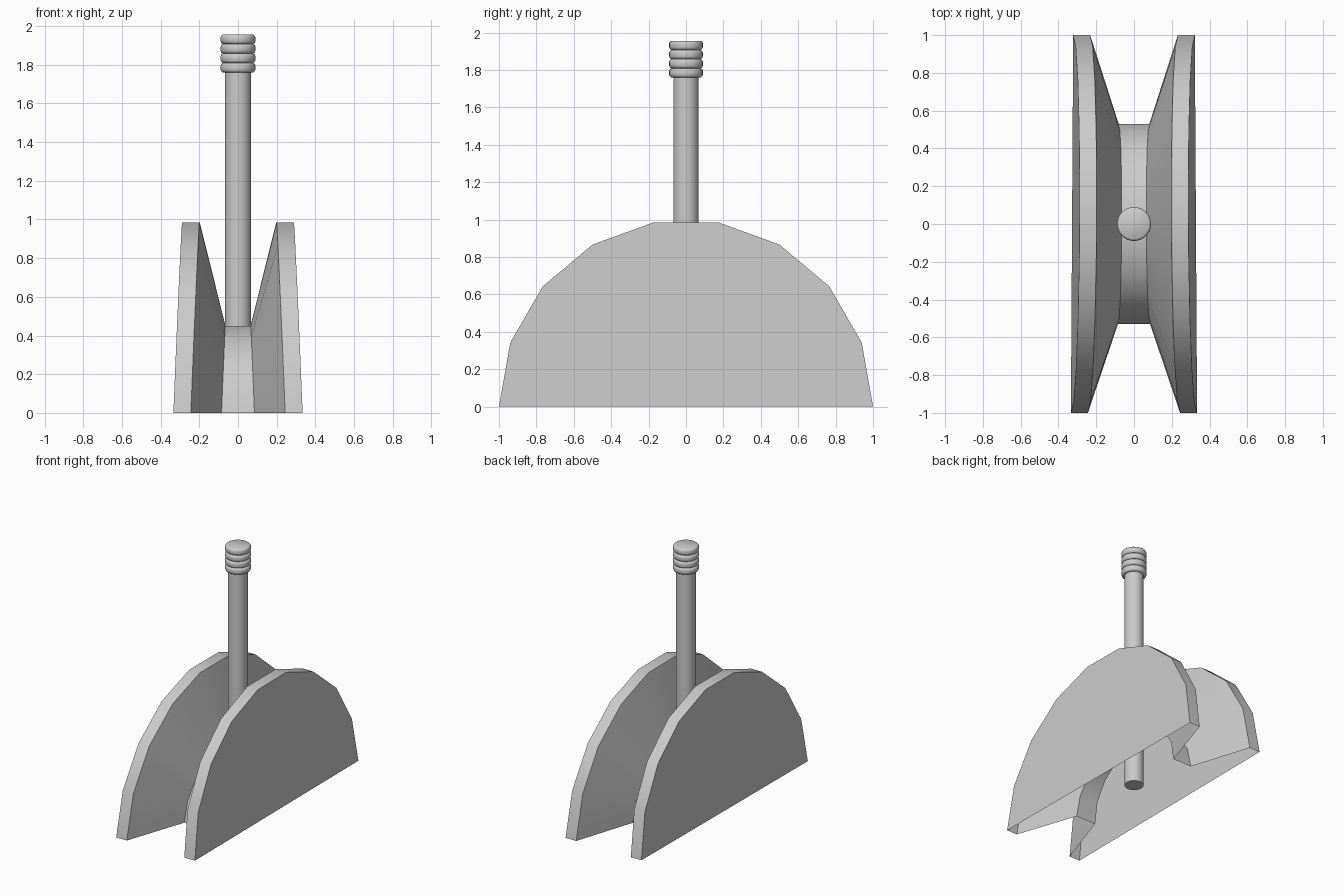
import bpy, bmesh, math

if "Cube" in bpy.data.objects:
    bpy.data.objects.remove(bpy.data.objects["Cube"])


def make_object(name, bm, angle):
    bmesh.ops.recalc_face_normals(bm, faces=bm.faces)
    mesh = bpy.data.meshes.new(name)
    bm.to_mesh(mesh)
    bm.free()
    obj = bpy.data.objects.new(name, mesh)
    bpy.context.collection.objects.link(obj)
    bpy.ops.object.select_all(action='DESELECT')
    obj.select_set(True)
    bpy.context.view_layer.objects.active = obj
    bpy.ops.object.shade_smooth_by_angle(angle=math.radians(angle))
    return obj


def lathe(name, profile, sides=32):
    """Revolve (radius, z) points around z, with flat caps at both ends."""
    bm = bmesh.new()
    rings = [[bm.verts.new((r * math.cos(2 * math.pi * i / sides),
                            r * math.sin(2 * math.pi * i / sides), z))
              for i in range(sides)] for r, z in profile]
    for a, b in zip(rings, rings[1:]):
        for i in range(sides):
            j = (i + 1) % sides
            bm.faces.new((a[i], a[j], b[j], b[i]))
    bm.faces.new(rings[0])
    bm.faces.new(rings[-1])
    return make_object(name, bm, 40)


# Grooved half wheel: hollow shell, open underneath, nine rim segments
bm = bmesh.new()
rows = []
for i in range(10):
    a = math.radians(20 * i)
    c, s = math.cos(a), math.sin(a)
    rim = 0.328 + 0.006 * -c - 0.040 * s     # outer half width of the flange
    hub = 0.083 + 0.002 * -c - 0.018 * s     # half width of the groove floor
    half = [(rim, c, s), (rim - 0.09, c, s), (hub, 0.53 * c, 0.457 * s)]
    pts = [(-x, y, z) for x, y, z in half] + half[::-1]
    rows.append([bm.verts.new(p) for p in pts])
for a, b in zip(rows, rows[1:]):
    for k in range(5):
        bm.faces.new((a[k], a[k + 1], b[k + 1], b[k]))
bm.faces.new([r[0] for r in rows])
bm.faces.new([r[5] for r in rows])
make_object("grooved_half_wheel", bm, 50)

# Upright rod through the groove
lathe("rod", [(0.068, 0.05), (0.068, 1.77)])

# Ribbed knob: four rounded rings stacked on the rod
step, base = 0.049, 1.76
for n in range(4):
    z = base + n * step
    lathe("knob_ring_%d" % (n + 1),
          [(0.078, z), (0.086, z + 0.005), (0.09, z + 0.014),
           (0.09, z + step - 0.014), (0.086, z + step - 0.005),
           (0.078, z + step)])
